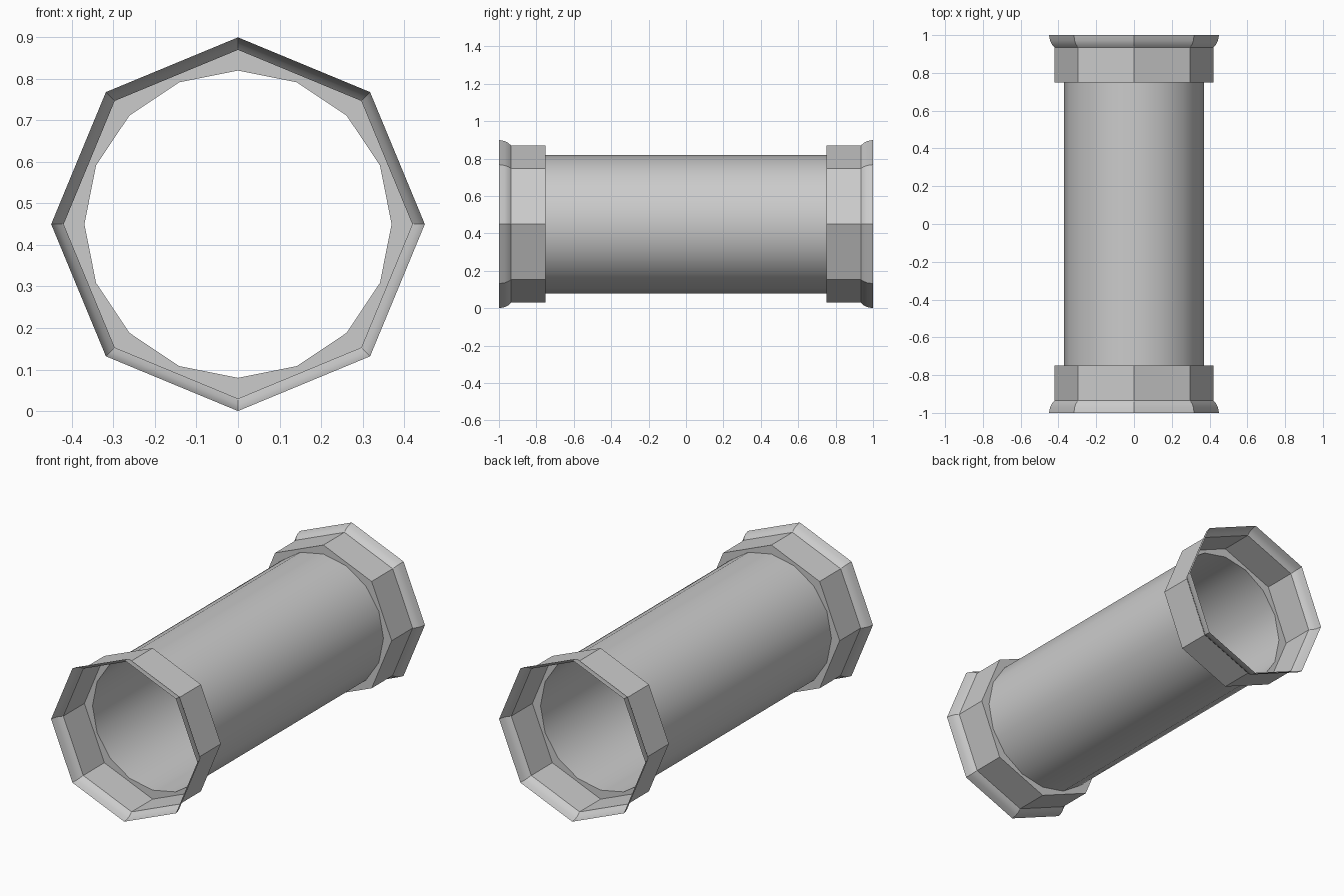
import bpy, bmesh
from math import cos, sin, tau, radians

if "Cube" in bpy.data.objects:
    bpy.data.objects.remove(bpy.data.objects["Cube"])

CENTRE_Z = 0.45
PIPE_R, PIPE_END = 0.37, 0.75


def ring(bm, n, r, y):
    return [bm.verts.new((r * cos(tau * i / n), y, CENTRE_Z + r * sin(tau * i / n)))
            for i in range(n)]


def bridge(bm, a, b):
    n = len(a)
    for i in range(n):
        j = (i + 1) % n
        bm.faces.new((a[i], b[i], b[j], a[j]))


def finish(bm, name):
    mesh = bpy.data.meshes.new(name)
    bm.to_mesh(mesh)
    bm.free()
    obj = bpy.data.objects.new(name, mesh)
    bpy.context.collection.objects.link(obj)
    bpy.ops.object.select_all(action='DESELECT')
    obj.select_set(True)
    bpy.context.view_layer.objects.active = obj
    bpy.ops.object.shade_smooth_by_angle(angle=radians(30))
    return obj


# Open 16-sided pipe, a single-walled shell
bm = bmesh.new()
bridge(bm, ring(bm, 16, PIPE_R, -PIPE_END), ring(bm, 16, PIPE_R, PIPE_END))
finish(bm, "pipe")

# Octagonal end collars with a rounded flare at the mouth
bm = bmesh.new()
profile = [(0.42, 0.75), (0.42, 0.935), (0.434, 0.95), (0.444, 0.97), (0.45, 1.0)]
rings = [ring(bm, 8, r, y) for r, y in profile]
for a, b in zip(rings, rings[1:]):
    bridge(bm, a, b)

# Flat step joining the octagon to the round pipe
outer, inner = rings[0], ring(bm, 16, PIPE_R, PIPE_END)
for i in range(8):
    o0, o1 = outer[i], outer[(i + 1) % 8]
    t0, mid, t1 = inner[2 * i], inner[2 * i + 1], inner[(2 * i + 2) % 16]
    bm.faces.new((o0, o1, mid))
    bm.faces.new((o0, mid, t0))
    bm.faces.new((o1, t1, mid))
collars = finish(bm, "end_collars")

# Second collar at the other end
mirror = collars.modifiers.new("mirror_ends", 'MIRROR')
mirror.use_axis = (False, True, False)
mirror.use_mirror_merge = False
